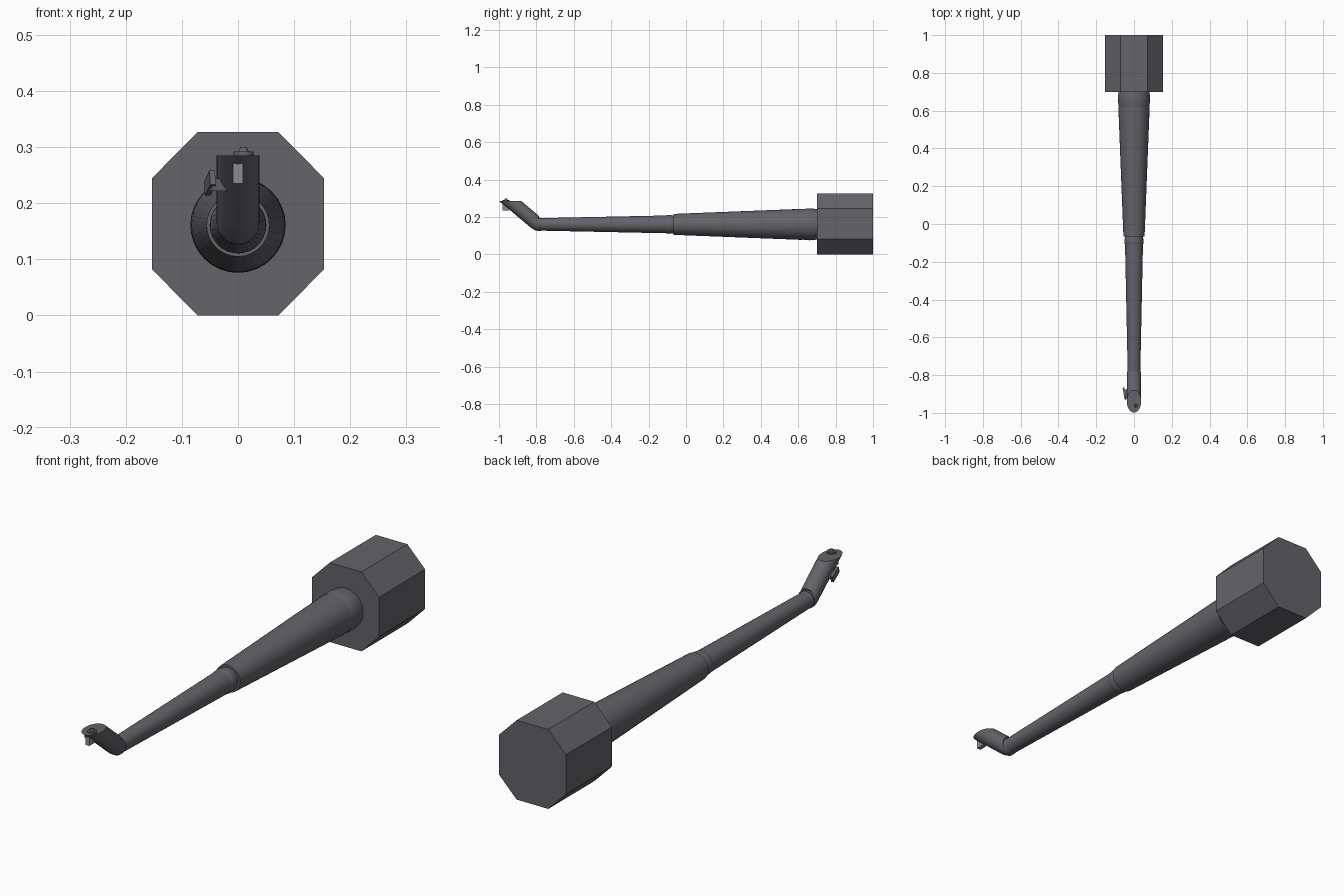
import bpy, bmesh, math
from mathutils import Vector, Matrix

if "Cube" in bpy.data.objects:
    bpy.data.objects.remove(bpy.data.objects["Cube"])

AXIS_Z = 0.161


def material(name, c):
    m = bpy.data.materials.new(name)
    m.diffuse_color = (*c, 1)
    m.use_nodes = True
    m.node_tree.nodes["Principled BSDF"].inputs["Base Color"].default_value = m.diffuse_color
    return m


DARK = material("dark grey", (0.125, 0.125, 0.143))
LIGHT = material("light grey", (0.27, 0.27, 0.29))


def finish(name, bm, mat=DARK, smooth=True):
    bmesh.ops.recalc_face_normals(bm, faces=bm.faces)
    me = bpy.data.meshes.new(name)
    bm.to_mesh(me)
    bm.free()
    me.materials.append(mat)
    ob = bpy.data.objects.new(name, me)
    bpy.context.collection.objects.link(ob)
    if smooth:
        bpy.ops.object.select_all(action='DESELECT')
        ob.select_set(True)
        bpy.context.view_layer.objects.active = ob
        bpy.ops.object.shade_smooth_by_angle(angle=math.radians(25))
    return ob


def loft(name, rings, mat=DARK, smooth=True):
    """Skin a list of closed rings of points and cap the ends."""
    bm = bmesh.new()
    vs = [[bm.verts.new(p) for p in r] for r in rings]
    n = len(vs[0])
    for a, b in zip(vs, vs[1:]):
        for i in range(n):
            j = (i + 1) % n
            bm.faces.new((a[i], a[j], b[j], b[i]))
    bm.faces.new(vs[0])
    bm.faces.new(vs[-1])
    return finish(name, bm, mat, smooth)


def ring(y, r, n=32):
    return [(r * math.cos(t), y, AXIS_Z + r * math.sin(t))
            for t in (2 * math.pi * i / n for i in range(n))]


def lathe(name, profile, n=32):
    return loft(name, [ring(y, r, n) for y, r in profile])


def box(name, size, loc, rot=(0, 0, 0), mat=DARK):
    bm = bmesh.new()
    bmesh.ops.create_cube(bm, size=1)
    bm.transform(Matrix.Diagonal((*size, 1)))
    for axis, ang in zip("XYZ", rot):
        bm.transform(Matrix.Rotation(math.radians(ang), 4, axis))
    bm.transform(Matrix.Translation(loc))
    return finish(name, bm, mat, False)


# octagonal base block
octa = [(-.072, 0), (.072, 0), (.153, .082), (.153, .245),
        (.072, .327), (-.072, .327), (-.153, .245), (-.153, .082)]
loft("base_block", [[(x, y, z) for x, z in octa] for y in (0.70, 1.0)], smooth=False)

# tapered tubes with rounded collars between them
lathe("base_collar", [(.71, .080), (.70, .081), (.682, .084), (.66, .085), (.64, .084), (.615, .079)])
lathe("rear_tube", [(.622, .083), (-.066, .056)])
lathe("middle_collar", [(-.06, .046), (-.07, .048), (-.09, .0505), (-.105, .049), (-.115, .045)])
lathe("front_tube", [(-.108, .0475), (-.775, .0335)])
lathe("tip_collar", [(-.765, .030), (-.776, .034), (-.785, .0355), (-.80, .033)])

# bent head: starts along the tube, turns up, cut flat on top
N, R, TOP = 32, 0.038, 0.285
A = math.radians(40)
bend = Vector((0, -0.795, AXIS_Z + .003))
up = Vector((0, -math.cos(A), math.sin(A)))


def head_ring(centre, ang, stretch=1.0):
    side = Vector((0, math.sin(ang), math.cos(ang)))
    return [centre + Vector((R * math.cos(t), 0, 0)) + side * R * stretch * math.sin(t)
            for t in (2 * math.pi * i / N for i in range(N))]


rings = [head_ring(bend + Vector((0, .012, 0)), 0, .92),
         head_ring(bend, A * .3),
         head_ring(bend + up * .012, A * .7),
         head_ring(bend + up * .035, A)]
rings.append([p + up * ((TOP - p.z) / up.z) for p in rings[-1]])
loft("bent_head", rings)

# button on the flat top
for nm, r1, r2, z0, z1 in (("button_disc", .018, .018, .283, .292),
                           ("button_pin", .010, .006, .290, .300)):
    bm = bmesh.new()
    bmesh.ops.create_cone(bm, cap_ends=True, segments=16, radius1=r1, radius2=r2, depth=z1 - z0)
    bm.transform(Matrix.Translation((.010, -.962, (z0 + z1) / 2)))
    finish(nm, bm)

# block under the tip and lever on the left side
box("tip_block", (.017, .035, .040), (0, -.963, .255), mat=LIGHT)
box("side_lever", (.030, .045, .022), (-.038, -.898, .233), (0, 0, 15))
box("side_lever_end", (.010, .058, .027), (-.050, -.898, .236), (-20, 0, 10))
